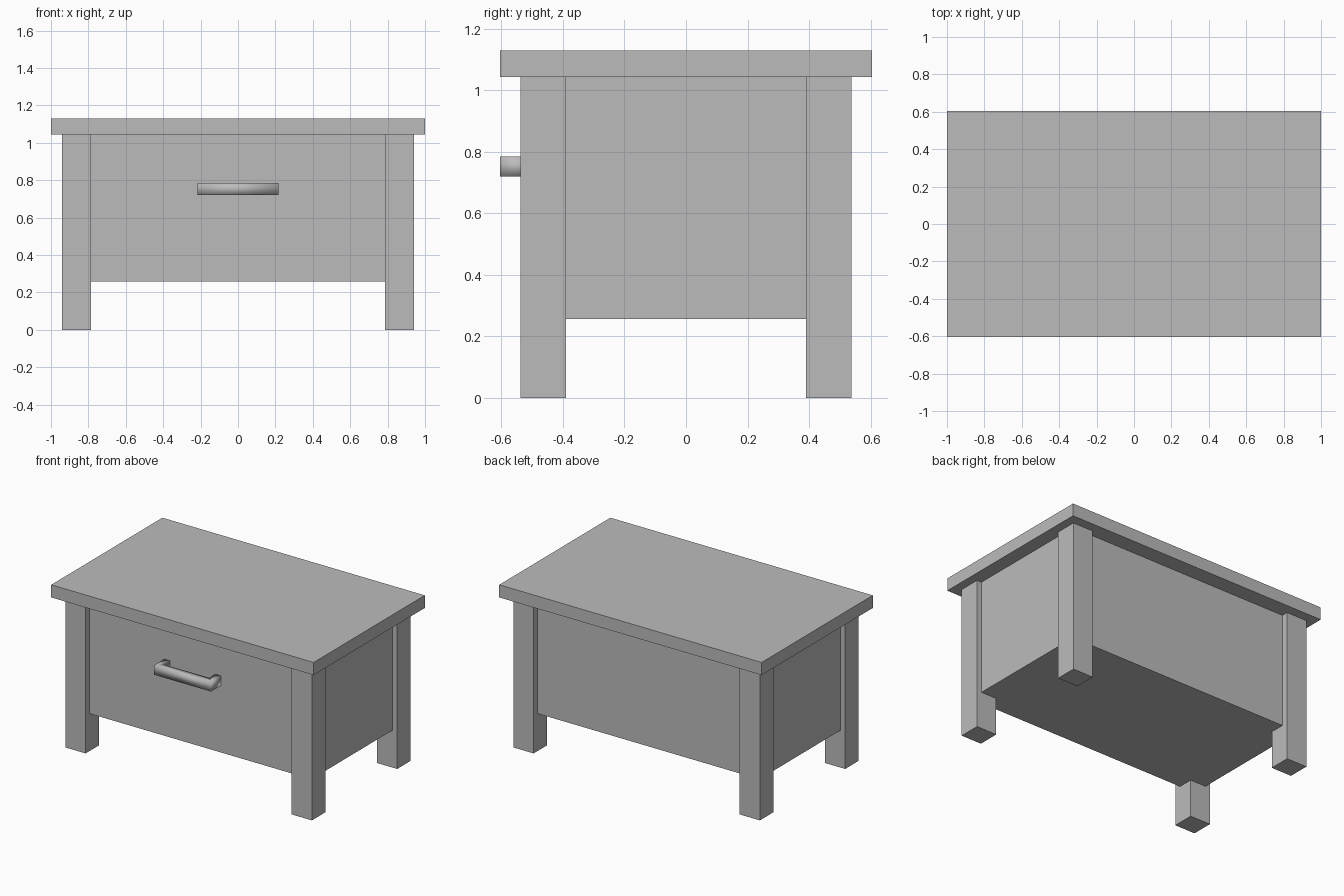
import bpy
import bmesh

cube = bpy.data.objects.get("Cube")
if cube:
    bpy.data.objects.remove(cube, do_unlink=True)

# One plain grey for the whole piece
grey = bpy.data.materials.new("plain grey")
grey.use_nodes = True
colour = (0.5, 0.5, 0.5, 1)
grey.diffuse_color = colour
grey.node_tree.nodes["Principled BSDF"].inputs["Base Color"].default_value = colour


def add_object(name, bm):
    bmesh.ops.recalc_face_normals(bm, faces=bm.faces)
    mesh = bpy.data.meshes.new(name)
    bm.to_mesh(mesh)
    bm.free()
    mesh.materials.append(grey)
    obj = bpy.data.objects.new(name, mesh)
    bpy.context.collection.objects.link(obj)
    return obj


def box(name, low, high):
    bm = bmesh.new()
    bmesh.ops.create_cube(bm, size=1)
    for v in bm.verts:
        v.co = [(a + b) / 2 + c * (b - a) for a, b, c in zip(low, high, v.co)]
    return add_object(name, bm)


TOP_UNDER, TOP = 1.043, 1.13
LEG_X, LEG_Y = 0.94, 0.538
BODY_X, BODY_Y = 0.905, 0.493

# Overhanging top and drawer body set back from the legs
box("table_top", (-1, -0.605, TOP_UNDER), (1, 0.605, TOP))
box("drawer_body", (-BODY_X, -BODY_Y, 0.257), (BODY_X, BODY_Y, TOP_UNDER))

# Four square legs
for side, sx in (("left", 1), ("right", -1)):
    for end, sy in (("front", -1), ("back", 1)):
        xs = sorted((sx * LEG_X, sx * 0.785))
        ys = sorted((sy * LEG_Y, sy * 0.39))
        box(f"{end}_{side}_leg", (xs[0], ys[0], 0), (xs[1], ys[1], TOP_UNDER))

# U-shaped pull: plan outline extruded upward, softly shaded
half = [(0.217, -0.605), (0.217, -BODY_Y), (0.172, -BODY_Y), (0.172, -0.56)]
outline = half + [(-x, y) for x, y in reversed(half)]
bm = bmesh.new()
base = bm.faces.new([bm.verts.new((x, y, 0.72)) for x, y in outline])
raised = bmesh.ops.extrude_face_region(bm, geom=[base], use_keep_orig=True)
for item in raised["geom"]:
    if isinstance(item, bmesh.types.BMVert):
        item.co.z = 0.785
handle = add_object("drawer_handle", bm)
for face in handle.data.polygons:
    face.use_smooth = True
